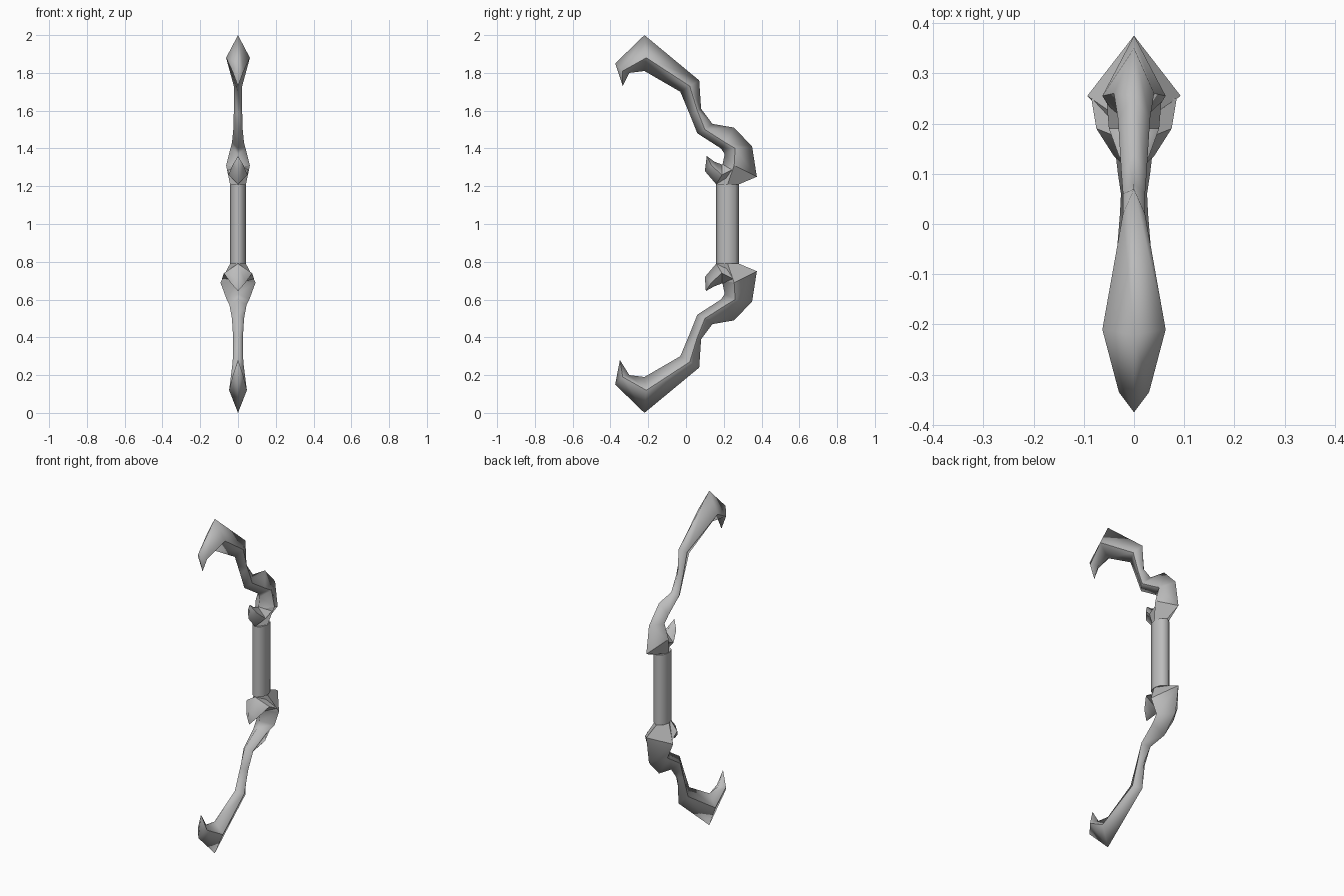
import bpy, bmesh
from mathutils import Vector

if "Cube" in bpy.data.objects:
    bpy.data.objects.remove(bpy.data.objects["Cube"], do_unlink=True)

grey = bpy.data.materials.new("plain_grey")
grey.use_nodes = True
colour = (0.5, 0.5, 0.5, 1)
grey.diffuse_color = colour
grey.node_tree.nodes["Principled BSDF"].inputs["Base Color"].default_value = colour


def finish(name, bm):
    bmesh.ops.recalc_face_normals(bm, faces=bm.faces)
    for f in bm.faces:
        f.smooth = True
    mesh = bpy.data.meshes.new(name)
    bm.to_mesh(mesh)
    bm.free()
    mesh.materials.append(grey)
    ob = bpy.data.objects.new(name, mesh)
    bpy.context.collection.objects.link(ob)
    return ob


def diamond_sweep(name, rings, tip, widths, flip):
    """Loft diamond sections (outer ridge, side, inner ridge as y, z) to a point."""
    bm = bmesh.new()

    def vert(x, p):
        return bm.verts.new((x, p[0], 2 - p[1] if flip else p[1]))

    loops = [[vert(0, o), vert(w, s), vert(0, i), vert(-w, s)]
             for (o, s, i), w in zip(rings, widths)]
    bm.faces.new(loops[0])
    for a, b in zip(loops, loops[1:]):
        for k in range(4):
            n = (k + 1) % 4
            bm.faces.new((a[k], a[n], b[n], b[k]))
    end = vert(0, tip)
    for k in range(4):
        bm.faces.new((loops[-1][k], loops[-1][(k + 1) % 4], end))
    # crisp side edges, soft ridges
    for e in bm.edges:
        if all(abs(v.co.x) > 0.001 or v is end for v in e.verts):
            e.smooth = False
        if e.calc_length() and all(v in loops[0] + loops[1] for v in e.verts):
            e.smooth = False
    return finish(name, bm)


# Limb sections from the grip outwards
limb = [
    ((.28, 1.21), (.22, 1.21), (.16, 1.21)),
    ((.375, 1.25), (.255, 1.31), (.19, 1.30)),
    ((.35, 1.41), (.26, 1.40), (.205, 1.37)),
    ((.255, 1.51), (.21, 1.43), (.185, 1.40)),
    ((.14, 1.53), (.10, 1.50), (.06, 1.48)),
    ((.08, 1.61), (.06, 1.60), (.02, 1.58)),
    ((.07, 1.76), (.02, 1.73), (-.03, 1.70)),
    ((-.22, 2.0), (-.21, 1.88), (-.22, 1.81)),
    ((-.375, 1.85), (-.335, 1.81), (-.30, 1.80)),
]
diamond_sweep("upper_limb", limb, (-.335, 1.73),
              (.042, .063, .04, .032, .025, .022, .022, .063, .03), False)
diamond_sweep("lower_limb", limb, (-.35, 1.72),
              (.042, .093, .06, .045, .032, .026, .028, .047, .03), True)

# Small hooks on the inner side of the guards
hook = [
    ((.25, 1.22), (.25, 1.29), (.25, 1.34)),
    ((.16, 1.21), (.19, 1.26), (.19, 1.315)),
    ((.10, 1.28), (.135, 1.31), (.15, 1.33)),
]
diamond_sweep("upper_hook", hook, (.11, 1.36), (.055, .05, .03), False)
diamond_sweep("lower_hook", hook, (.105, 1.355), (.085, .075, .04), True)

# Oval grip
bm = bmesh.new()
bmesh.ops.create_cone(bm, cap_ends=True, segments=8, radius1=1, radius2=1, depth=1)
bmesh.ops.scale(bm, vec=Vector((.042, .06, .42)), verts=bm.verts)
bmesh.ops.translate(bm, vec=Vector((0, .22, 1)), verts=bm.verts)
for e in bm.edges:
    e.smooth = abs(e.verts[0].co.z - e.verts[1].co.z) > .1
finish("grip", bm)
